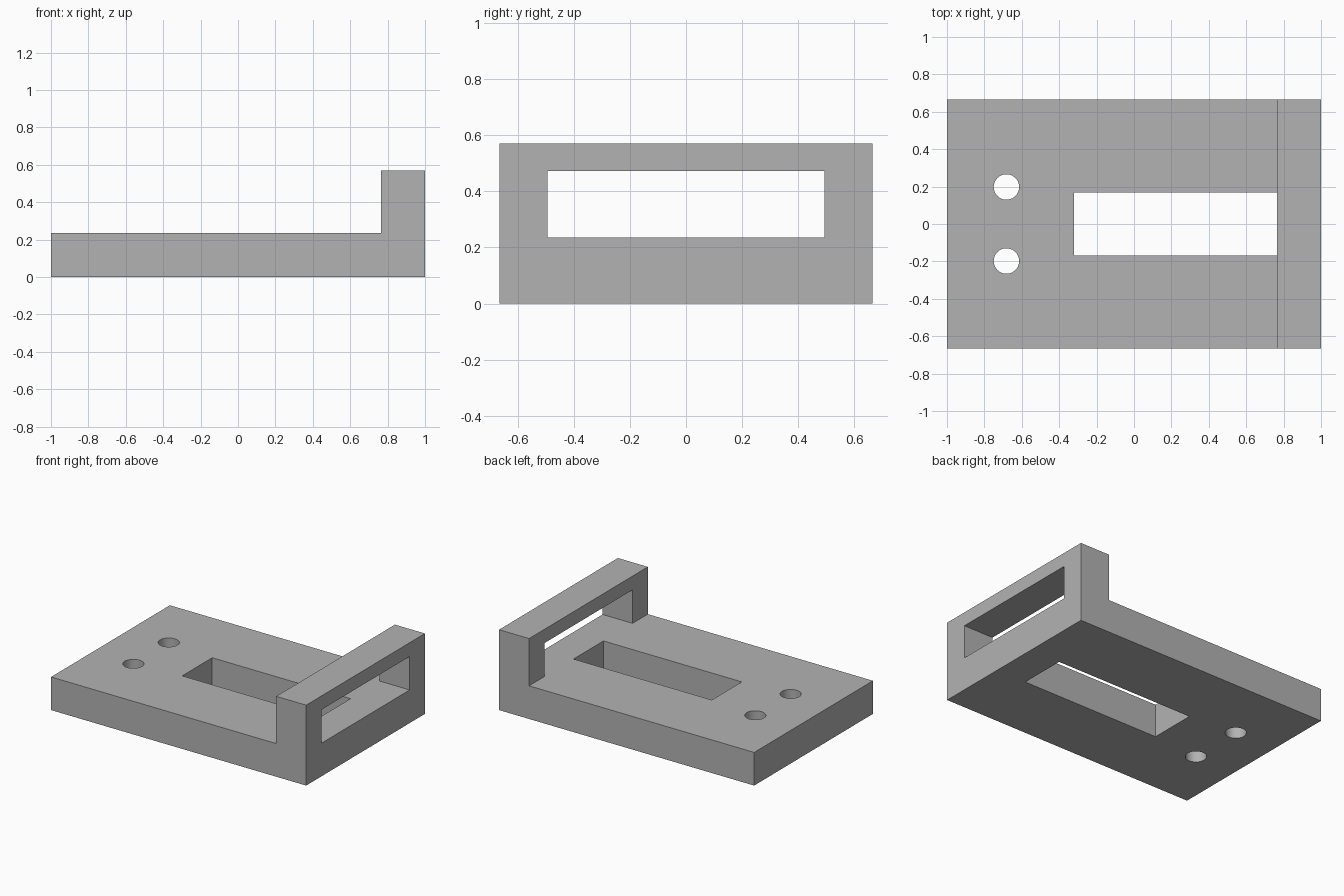
import bpy
import bmesh

cube = bpy.data.objects.get("Cube")
if cube:
    bpy.data.objects.remove(cube, do_unlink=True)

HALF_WIDTH = 0.665
PLATE_TOP = 0.235
FRAME_TOP = 0.57
FRAME_X = 0.765

grey = bpy.data.materials.new("plain grey")
grey.use_nodes = True
colour = (0.45, 0.45, 0.45, 1)
grey.diffuse_color = colour
grey.node_tree.nodes["Principled BSDF"].inputs["Base Color"].default_value = colour


def box(name, low, high):
    centre = [(a + b) / 2 for a, b in zip(low, high)]
    bpy.ops.mesh.primitive_cube_add(size=1, location=centre)
    obj = bpy.context.object
    obj.name = name
    obj.scale = [b - a for a, b in zip(low, high)]
    return obj


def cut(target, cutter):
    bpy.context.view_layer.update()
    mod = target.modifiers.new(cutter.name, "BOOLEAN")
    mod.operation = "DIFFERENCE"
    mod.solver = "EXACT"
    mod.object = cutter
    bpy.context.view_layer.objects.active = target
    bpy.ops.object.modifier_apply(modifier=mod.name)
    bpy.data.objects.remove(cutter, do_unlink=True)


# L-shaped body: base plate with an upright end
profile = [(-1, 0), (1, 0), (1, FRAME_TOP), (FRAME_X, FRAME_TOP),
           (FRAME_X, PLATE_TOP), (-1, PLATE_TOP)]
bm = bmesh.new()
side = bm.faces.new([bm.verts.new((x, -HALF_WIDTH, z)) for x, z in profile])
extruded = bmesh.ops.extrude_face_region(bm, geom=[side])["geom"]
verts = [v for v in extruded if isinstance(v, bmesh.types.BMVert)]
bmesh.ops.translate(bm, verts=verts, vec=(0, 2 * HALF_WIDTH, 0))
bmesh.ops.recalc_face_normals(bm, faces=bm.faces)
mesh = bpy.data.meshes.new("bracket_body")
bm.to_mesh(mesh)
bm.free()
body = bpy.data.objects.new("bracket_body", mesh)
bpy.context.collection.objects.link(body)
mesh.materials.append(grey)

# Window through the upright, flush with the plate top
cut(body, box("window_cutter", (0.6, -0.494, PLATE_TOP), (1.2, 0.494, 0.472)))

# Long slot through the plate
cut(body, box("slot_cutter", (-0.32, -0.168, -0.1), (FRAME_X, 0.168, 0.4)))

# Two round mounting holes
for y in (-0.198, 0.198):
    bpy.ops.mesh.primitive_cylinder_add(vertices=48, radius=0.068, depth=1,
                                        location=(-0.682, y, 0.1))
    bpy.context.object.name = "hole_cutter"
    cut(body, bpy.context.object)

# Smooth hole walls, sharp edges elsewhere
bpy.ops.object.select_all(action="DESELECT")
body.select_set(True)
bpy.context.view_layer.objects.active = body
bpy.ops.object.shade_smooth_by_angle()
